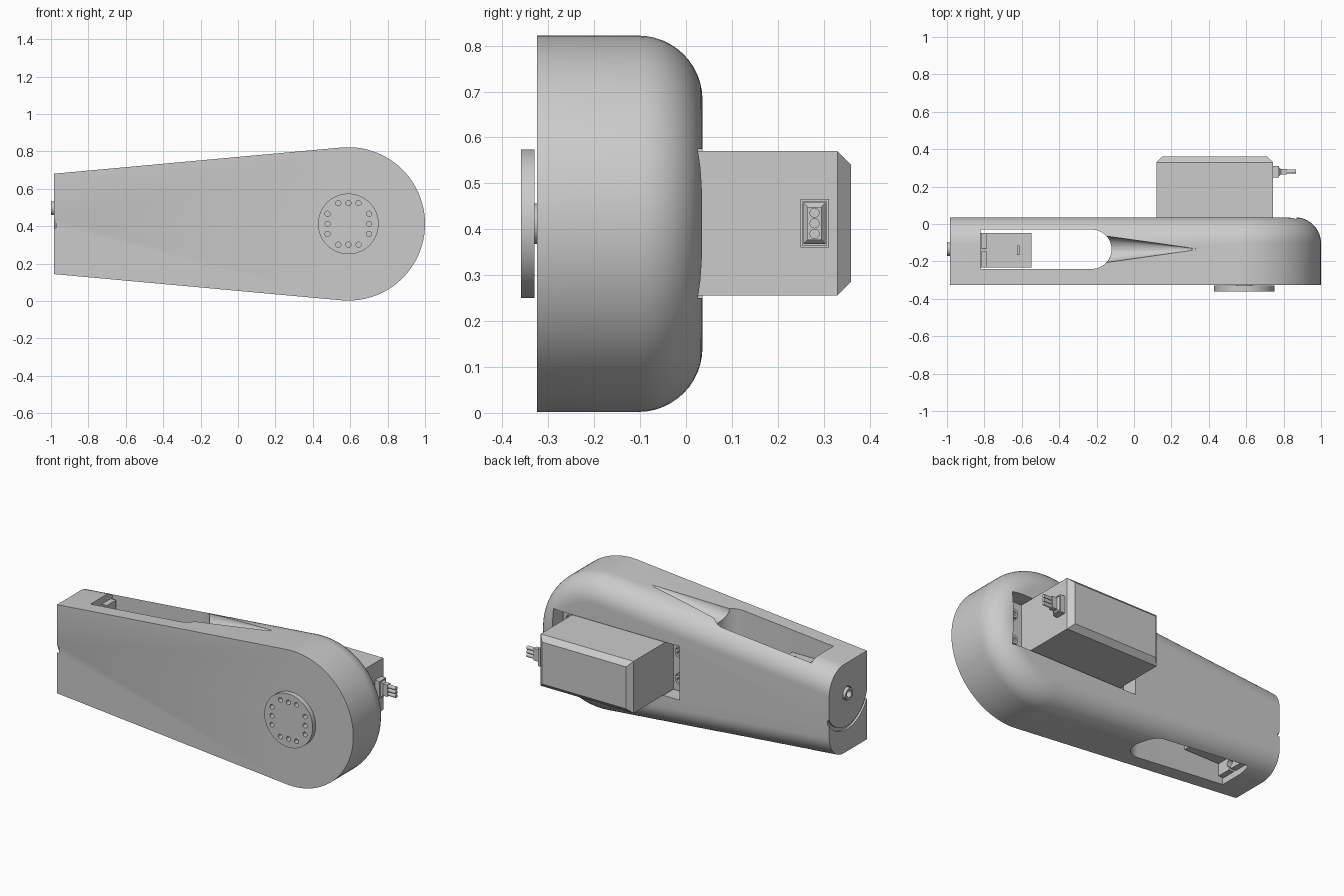
import bpy, bmesh
from math import sin, cos, pi, radians, tan
from mathutils import Vector, Matrix

old = bpy.data.objects.get("Cube")
if old:
    bpy.data.objects.remove(old, do_unlink=True)

grey = bpy.data.materials.new("plain grey")
grey.use_nodes = True
colour = (0.6, 0.6, 0.6, 1)
grey.diffuse_color = colour
grey.node_tree.nodes["Principled BSDF"].inputs["Base Color"].default_value = colour


def finish(name, bm):
    bmesh.ops.recalc_face_normals(bm, faces=bm.faces)
    mesh = bpy.data.meshes.new(name)
    bm.to_mesh(mesh)
    bm.free()
    mesh.materials.append(grey)
    obj = bpy.data.objects.new(name, mesh)
    bpy.context.collection.objects.link(obj)
    return obj


def loft(name, rings):
    bm = bmesh.new()
    loops = [[bm.verts.new(p) for p in ring] for ring in rings]
    n = len(loops[0])
    for a, b in zip(loops, loops[1:]):
        for i in range(n):
            j = (i + 1) % n
            bm.faces.new((a[i], a[j], b[j], b[i]))
    bm.faces.new(loops[0])
    bm.faces.new(loops[-1])
    return finish(name, bm)


def box(name, x, y, z):
    return loft(name, [[(x[i], y[j], h) for i, j in ((0, 0), (1, 0), (1, 1), (0, 1))] for h in z])


def rod(name, start, end, r1, r2=None, sides=32):
    start, end = Vector(start), Vector(end)
    axis = end - start
    bm = bmesh.new()
    turn = axis.to_track_quat('Z', 'Y').to_matrix().to_4x4()
    bmesh.ops.create_cone(bm, cap_ends=True, segments=sides, radius1=r1,
                          radius2=r1 if r2 is None else r2, depth=axis.length,
                          matrix=Matrix.Translation((start + end) / 2) @ turn)
    return finish(name, bm)


def cut(target, *cutters):
    for cutter in cutters:
        mod = target.modifiers.new("cut", 'BOOLEAN')
        mod.operation = 'DIFFERENCE'
        mod.solver = 'EXACT'
        mod.object = cutter
        bpy.context.view_layer.objects.active = target
        bpy.ops.object.modifier_apply(modifier=mod.name)
        bpy.data.objects.remove(cutter, do_unlink=True)


# Teardrop housing with a rounded back rim
CX, CZ, R = 0.59, 0.412, 0.41
LEFT, FRONT, BACK, RIM = -0.985, -0.325, 0.036, 0.14
SLOPE = radians(5.2)


def outline(inset, y):
    r, lean = R - inset, pi / 2 + SLOPE
    pts = []
    for i in range(49):
        a = lean - 2 * lean * i / 48
        pts.append((CX + r * cos(a), y, CZ + r * sin(a)))
    end = pts[0][2] - (pts[0][0] - LEFT) * tan(SLOPE)
    return pts + [(LEFT, y, 2 * CZ - end), (LEFT, y, end)]


rings = [outline(0, FRONT)]
for i in range(13):
    a = pi / 2 * i / 12
    rings.append(outline(RIM * (1 - cos(a)), BACK - RIM * (1 - sin(a))))
housing = loft("housing", rings)

# Side slot, open from top to bottom, with one round end
slot_y, slot_r = -0.135, 0.105
arc = [(-0.225 + slot_r * cos(a), slot_y + slot_r * sin(a))
       for a in (-pi / 2 + pi * i / 24 for i in range(25))]
arc += [(-0.82, slot_y + slot_r), (-0.82, slot_y - slot_r)]
slot = loft("slot_cutter", [[(x, y, z) for x, y in arc] for z in (-0.1, 1)])


# Tapered cable groove running out of the slot
def top_z(x):
    return 0.678 + (x - LEFT) * tan(SLOPE)


groove = rod("groove_cutter", (-0.25, slot_y, top_z(-0.25)),
             (0.34, slot_y, top_z(0.34) + 0.005), 0.085, 0.002)

# Stepped pocket for the large motor
pocket = box("pocket_cutter", (0.02, 0.87), (-0.09, 0.2), (0.25, 0.575))
deep_pocket = box("deep_pocket_cutter", (0.11, 0.755), (-0.23, 0.0), (0.25, 0.575))
shaft_hole = rod("shaft_hole_cutter", (CX, -0.4, CZ), (CX, -0.2, CZ), 0.06)

# Hub hole and half-round groove in the narrow end
HZ = 0.495
hub_hole = rod("hub_hole_cutter", (-1.1, slot_y, HZ), (-0.8, slot_y, HZ), 0.042)
angles = [pi + pi * i / 32 for i in range(33)]
half_ring = [(slot_y + r * cos(a), HZ + r * sin(a))
             for r, order in ((0.217, angles), (0.198, angles[::-1])) for a in order]
end_groove = loft("end_groove_cutter", [[(x, y, z) for y, z in half_ring] for x in (-1.1, -0.972)])
cut(housing, slot, groove, pocket, deep_pocket, shaft_hole, hub_hole, end_groove)

# Large motor: chamfered case, flange with screws, shaft
MX, MZ, C = (0.12, 0.743), (0.256, 0.57), 0.03


def case_ring(y, s):
    return [(MX[i] + s * (1 - 2 * i), y, MZ[j] + s * (1 - 2 * j))
            for i, j in ((0, 0), (1, 0), (1, 1), (0, 1))]


loft("motor_case", [case_ring(-0.22, 0), case_ring(0.33, 0), case_ring(0.36, C)])
flange = box("motor_flange", (0.03, 0.86), (-0.088, -0.05), MZ)
for x in (0.072, 0.805):
    for z in (CZ - 0.08, CZ + 0.08):
        cut(flange, rod("screw_hole_cutter", (x, -0.06, z), (x, 0, z), 0.034))
        screw = rod("flange_screw", (x, -0.07, z), (x, -0.035, z), 0.027)
        cut(screw, rod("socket_cutter", (x, -0.05, z), (x, 0, z), 0.014, sides=6))
rod("motor_shaft", (CX, -0.34, CZ), (CX, -0.2, CZ), 0.044)

# Round output horn with twelve holes
horn = rod("output_horn", (CX, -0.36, CZ), (CX, -0.33, CZ), 0.162, sides=64)
for side in (-0.111, 0.111):
    for step in (-0.054, 0, 0.054):
        for dx, dz in ((side, step), (step, side)):
            x, z = CX + dx, CZ + dz
            cut(horn, rod("horn_hole_cutter", (x, -0.4, z), (x, -0.3, z), 0.014, sides=20))

# Cable connector on the motor
PY = 0.28
plug = box("connector_frame", (0.74, 0.775), (PY - 0.031, PY + 0.031), (0.36, 0.466))
cut(plug, box("frame_cutter", (0.76, 0.8), (PY - 0.026, PY + 0.026), (0.365, 0.461)))
loft("connector_body", [[(x, PY + sy * h, CZ + 0.001 + sz * k)
                         for sy, sz in ((-1, -1), (1, -1), (1, 1), (-1, 1))]
                        for x, h, k in ((0.75, 0.024, 0.045), (0.775, 0.024, 0.045),
                                        (0.785, 0.015, 0.036), (0.815, 0.015, 0.036))])
for i in (-1, 0, 1):
    z = CZ + 0.001 + i * 0.023
    rod("connector_wire", (0.8, PY, z), (0.866, PY, z), 0.011, sides=16)

# Small motor inside the slot
small_y = (-0.233, -0.047)
box("small_motor_case", (-0.82, -0.548), small_y, (0.24, 0.59))
ears = box("small_motor_flange", (-0.819, -0.785), small_y, (0.165, 0.655))
mid = sum(small_y) / 2
for z, edge in ((0.205, 0.1), (0.615, 0.7)):
    cut(ears, rod("ear_hole_cutter", (-0.9, mid, z), (-0.7, mid, z), 0.022, sides=20),
        box("ear_slit_cutter", (-0.9, -0.7), (mid - 0.008, mid + 0.008), sorted((z, edge))))
box("small_motor_lead", (-0.625, -0.612), (mid - 0.025, mid + 0.025), (0.55, 0.61))

# Hub poking out of the narrow end
hub = rod("end_hub", (-1.0, slot_y, HZ), (-0.8, slot_y, HZ), 0.036)
cut(hub, rod("hub_bore_cutter", (-1.1, slot_y, HZ), (-0.97, slot_y, HZ), 0.022))

# Smooth the round surfaces, keep edges sharp
for obj in bpy.context.scene.objects:
    obj.select_set(obj.type == 'MESH')
bpy.context.view_layer.objects.active = housing
bpy.ops.object.shade_smooth_by_angle(angle=radians(30))
